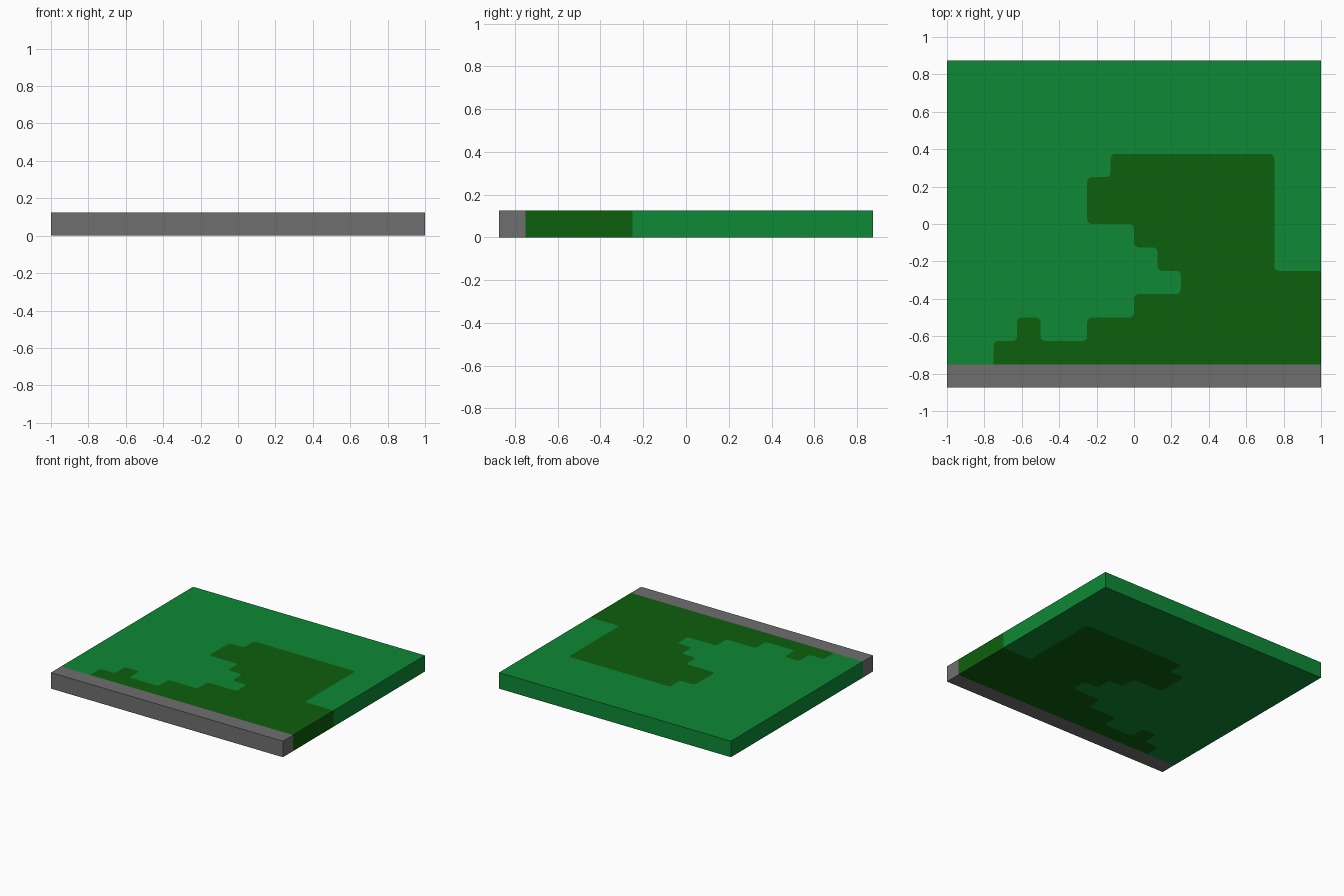
import bpy, bmesh
from math import sin, cos, pi
from mathutils import Vector

if "Cube" in bpy.data.objects:
    bpy.data.objects.remove(bpy.data.objects["Cube"])

H = 0.125   # slab thickness
U = 0.125   # grid cell
R = 0.025   # corner rounding of the patch outline


def material(name, rgb):
    m = bpy.data.materials.new(name)
    m.diffuse_color = (*rgb, 1)
    m.use_nodes = True
    m.node_tree.nodes["Principled BSDF"].inputs["Base Color"].default_value = m.diffuse_color
    return m


def prism(name, pts, mat):
    """Extrude a flat outline up from z = 0."""
    bm = bmesh.new()
    base = bm.faces.new([bm.verts.new((p[0], p[1], 0)) for p in pts])
    ext = bmesh.ops.extrude_face_region(bm, geom=[base], use_keep_orig=True)
    top = [v for v in ext["geom"] if isinstance(v, bmesh.types.BMVert)]
    bmesh.ops.translate(bm, verts=top, vec=(0, 0, H))
    bmesh.ops.recalc_face_normals(bm, faces=bm.faces)
    me = bpy.data.meshes.new(name)
    bm.to_mesh(me)
    bm.free()
    me.materials.append(mat)
    ob = bpy.data.objects.new(name, me)
    bpy.context.collection.objects.link(ob)
    return ob


def rounded(path, steps=4):
    """Round the inner corners of an open right-angled path."""
    pts = [Vector(p) for p in path]
    out = [pts[0]]
    for a, b, c in zip(pts, pts[1:], pts[2:]):
        d, e = (a - b).normalized() * R, (c - b).normalized() * R
        for i in range(steps + 1):
            t = pi / 2 * i / steps
            out.append(b + d * (1 - sin(t)) + e * (1 - cos(t)))
    return out + [pts[-1]]


light = material("light green", (0.0044, 0.25, 0.036))
dark = material("dark green", (0.004, 0.115, 0.004))
grey = material("grey", (0.159, 0.159, 0.159))

# Shared stepped border between the two greens, in grid cells
cells = [(8, -2), (6, -2), (6, 3), (-1, 3), (-1, 2), (-2, 2), (-2, 0), (0, 0),
         (0, -1), (1, -1), (1, -2), (2, -2), (2, -3), (0, -3), (0, -4),
         (-2, -4), (-2, -5), (-4, -5), (-4, -4), (-5, -4), (-5, -5),
         (-6, -5), (-6, -6)]
border = rounded([(x * U, y * U) for x, y in cells])

# Dark patch, light field around it, and the front strip
prism("dark_grass_patch", border + [Vector((1, -0.75))], dark)
prism("light_grass_field",
      border + [Vector(p) for p in ((-1, -0.75), (-1, 0.875), (1, 0.875))], light)
prism("front_stone_strip",
      [(-1, -0.875), (1, -0.875), (1, -0.75), (-1, -0.75)], grey)
